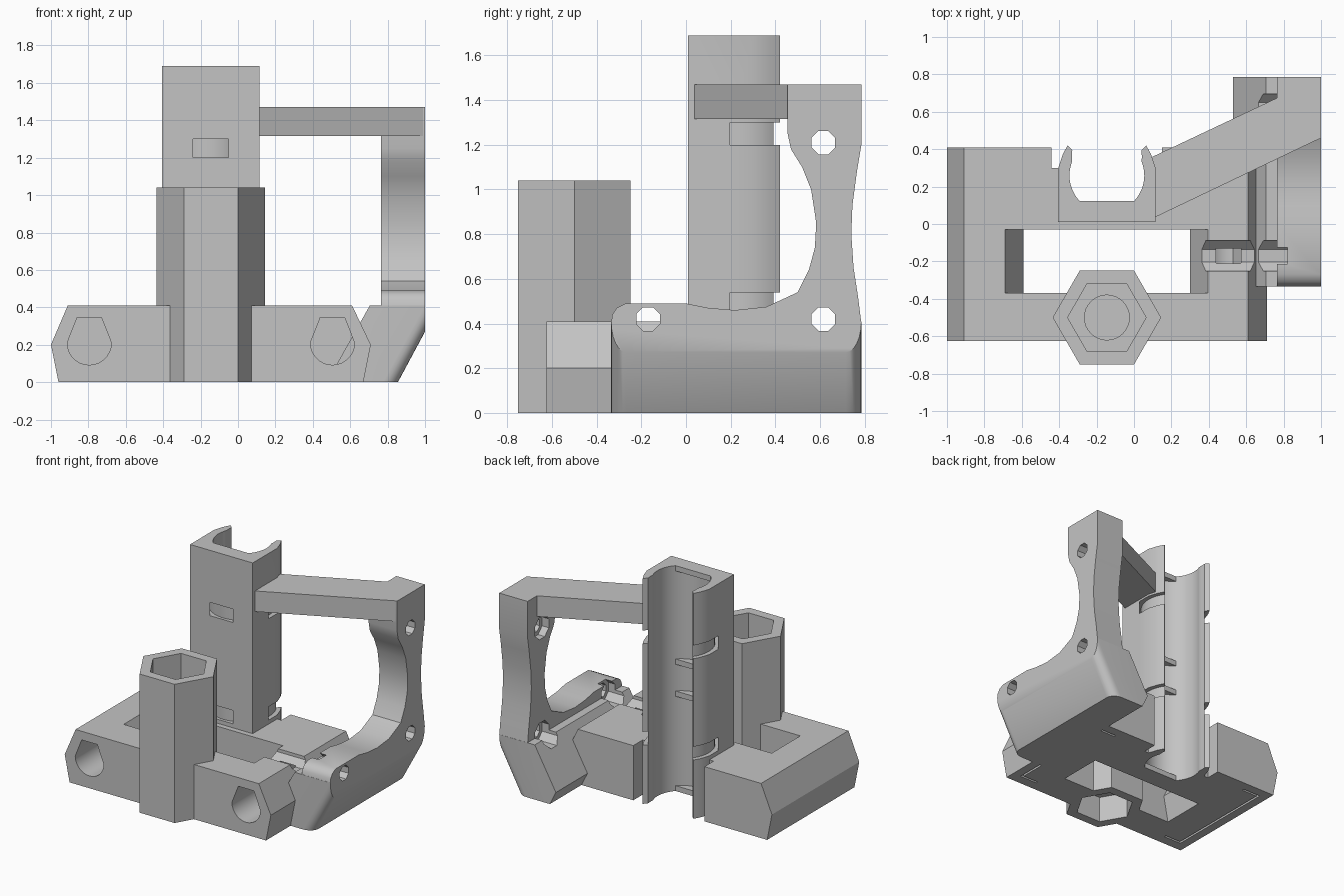
import bpy, bmesh
from math import cos, sin, pi, radians

if "Cube" in bpy.data.objects:
    bpy.data.objects.remove(bpy.data.objects["Cube"])

grey = bpy.data.materials.new("plain grey")
grey.use_nodes = True
grey.diffuse_color = (0.55, 0.55, 0.55, 1)
grey.node_tree.nodes["Principled BSDF"].inputs["Base Color"].default_value = grey.diffuse_color


def prism(name, pts, axis, a, b):
    """Extrude a 2D profile along an axis from a to b."""
    place = {"x": lambda u, v, t: (t, u, v),
             "y": lambda u, v, t: (u, t, v),
             "z": lambda u, v, t: (u, v, t)}[axis]
    bm = bmesh.new()
    low = [bm.verts.new(place(u, v, a)) for u, v in pts]
    high = [bm.verts.new(place(u, v, b)) for u, v in pts]
    bm.faces.new(low)
    bm.faces.new(high)
    n = len(pts)
    for i in range(n):
        j = (i + 1) % n
        bm.faces.new((low[i], low[j], high[j], high[i]))
    bmesh.ops.recalc_face_normals(bm, faces=bm.faces)
    mesh = bpy.data.meshes.new(name)
    bm.to_mesh(mesh)
    bm.free()
    mesh.materials.append(grey)
    ob = bpy.data.objects.new(name, mesh)
    bpy.context.scene.collection.objects.link(ob)
    return ob


def box(name, x0, x1, y0, y1, z0, z1):
    return prism(name, [(x0, y0), (x1, y0), (x1, y1), (x0, y1)], "z", z0, z1)


def arc(cx, cy, r, start, end, n):
    steps = [radians(start + (end - start) * i / n) for i in range(n + 1)]
    return [(cx + r * cos(t), cy + r * sin(t)) for t in steps]


def ring(cx, cy, r, n, turn=0):
    return arc(cx, cy, r, turn, turn + 360, n)[:-1]


def cut(ob, cutters):
    """Subtract every cutter, then discard it."""
    for c in cutters:
        c.hide_render = True
        m = ob.modifiers.new("cut", "BOOLEAN")
        m.operation, m.solver, m.object = "DIFFERENCE", "EXACT", c
    graph = bpy.context.evaluated_depsgraph_get()
    mesh = bpy.data.meshes.new_from_object(ob.evaluated_get(graph))
    ob.modifiers.clear()
    ob.data = mesh
    for c in cutters:
        bpy.data.objects.remove(c)


def smooth(ob):
    bpy.ops.object.select_all(action="DESELECT")
    ob.select_set(True)
    bpy.context.view_layer.objects.active = ob
    bpy.ops.object.shade_smooth_by_angle(angle=radians(30))


CX = -0.145          # shared centre line of tower and bearing holder
TOWER_Y, BORE_Y = -0.5, 0.26
RODS = (-0.795, 0.505)
BOLTS = ((-0.17, 0.42, 0.36), (0.615, 0.42, 0.5), (0.615, 1.21, 0.7))


def bolt_cutters():
    out = []
    for y, z, start in BOLTS:
        out.append(prism("bolt_hole", ring(y, z, 0.057, 8, 22.5), "x", 0.5, 1.1))
        out.append(prism("bolt_recess", ring(y, z, 0.088, 8, 22.5), "x", start, 0.82))
    return out


def nut_pocket():
    return prism("nut_pocket", ring(CX, TOWER_Y, 0.21, 6), "z", -0.1, 0.2)


# Base block with hexagonal flanks
base = prism("base_block", [(-0.96, 0), (-1, 0.2), (-0.91, 0.41), (0.61, 0.41),
                            (0.71, 0.2), (0.67, 0)], "y", -0.625, 0.41)
cutters = bolt_cutters() + [nut_pocket()]
# Central slot following the rod housings
cutters.append(prism("slot", [(-0.63, -0.01), (-0.59, 0.2), (-0.69, 0.411), (-0.69, 0.5),
                              (0.395, 0.5), (0.395, 0.411), (0.3, 0.2), (0.34, -0.01)],
                     "y", -0.37, -0.03))
# Clearance around and inside the bearing holder
cutters.append(box("holder_notch", -0.44, 0.15, 0.3, 0.6, -0.1, 0.6))
cutters.append(box("holder_core", -0.38, 0.09, 0.03, 0.5, -0.1, 0.6))
# Blind rod holes with flat-topped outline, and thin relief slits beneath
for x in RODS:
    outline = [(x + 0.065, 0.345), (x - 0.065, 0.345)] + arc(x, 0.21, 0.118, 180, 360, 14)
    cutters.append(prism("rod_hole", outline, "y", -0.8, 0.33))
    side = 1 if x > 0 else -1
    edge = x + side * 0.09
    cutters.append(box("slit", edge - 0.008, edge + 0.008, -0.54, 0.33, -0.1, 0.07))
    for y in (-0.54, 0.33):
        xs = sorted((edge + side * 0.008, edge - side * 0.14))
        cutters.append(box("slit_end", xs[0], xs[1], y - 0.008, y + 0.008, -0.1, 0.07))
cut(base, cutters)
smooth(base)

# Hexagonal nut tower
tower = prism("nut_tower", ring(CX, TOWER_Y, 0.29, 6), "z", 0, 1.04)
cut(tower, [prism("tower_cavity", ring(CX, TOWER_Y, 0.21, 6), "z", 0.45, 1.2),
            prism("screw_hole", ring(CX, TOWER_Y, 0.12, 32), "z", 0.22, 0.6),
            nut_pocket()])
smooth(tower)

# Bearing holder: open C-shaped profile
lip = [(0.26, 0.01), (0.26, 0.3), (0.235, 0.375), (0.21, 0.42), (0.185, 0.395), (0.187, 0.36)]
right = [(CX + u, v) for u, v in lip]
left = [(CX - u, v) for u, v in reversed(lip)]
bore = arc(CX, BORE_Y, 0.2, 22, -202, 40)
holder = prism("bearing_holder", right + bore + left, "z", 0, 1.69)
ties = []
for z in (0.44, 1.2):
    # Cable tie groove around the bore
    outer = prism("tie_groove", ring(CX, BORE_Y, 0.268, 48), "z", z, z + 0.1)
    cut(outer, [prism("tie_core", ring(CX, BORE_Y, 0.228, 48), "z", z - 0.1, z + 0.2)])
    ties.append(outer)
cut(holder, ties)
smooth(holder)

# Flat stops that keep the bearings in place
chord = arc(CX, BORE_Y, 0.205, -138, -42, 12)
for name, z in (("bottom_stop", 0), ("lower_stop", 0.71), ("upper_stop", 0.95), ("top_stop", 1.65)):
    prism(name, chord, "z", z, z + 0.04)

# Motor mount foot: wedge with rounded outer corners
foot = prism("motor_mount_foot", [(0.58, 0), (0.53, 0.1), (0.705, 0.41), (1, 0.41),
                                  (1, 0.27), (0.855, 0)], "y", -0.335, 0.785)
bm = bmesh.new()
bm.from_mesh(foot.data)
ends = [e for e in bm.edges if abs(e.verts[0].co.y - e.verts[1].co.y) < 0.001
        and min(v.co.x for v in e.verts) > 0.85
        and abs(e.verts[0].co.x - e.verts[1].co.x) > 0.1
        and max(v.co.z for v in e.verts) < 0.3]
bmesh.ops.bevel(bm, geom=ends, offset=0.07, segments=6, profile=0.5, affect="EDGES")
bm.to_mesh(foot.data)
bm.free()
cut(foot, bolt_cutters())
smooth(foot)

# Motor mount plate with curved cutout
plate = prism("motor_mount_plate", [
    (-0.335, 0.4), (-0.33, 0.44), (-0.31, 0.47), (-0.27, 0.49), (0, 0.49), (0.1, 0.47),
    (0.22, 0.46), (0.36, 0.475), (0.5, 0.54), (0.55, 0.64), (0.577, 0.74), (0.583, 0.85),
    (0.56, 1), (0.52, 1.1), (0.47, 1.18), (0.455, 1.25), (0.455, 1.47), (0.785, 1.47),
    (0.785, 1.2), (0.765, 1.08), (0.745, 0.93), (0.74, 0.8), (0.75, 0.65), (0.77, 0.52),
    (0.785, 0.4)], "x", 0.765, 1)
cut(plate, bolt_cutters())
smooth(plate)

# Diagonal brace from holder to plate
prism("diagonal_brace", [(0.1, 0.03), (1, 0.46), (1, 0.785), (0.1, 0.36)], "z", 1.315, 1.47)
